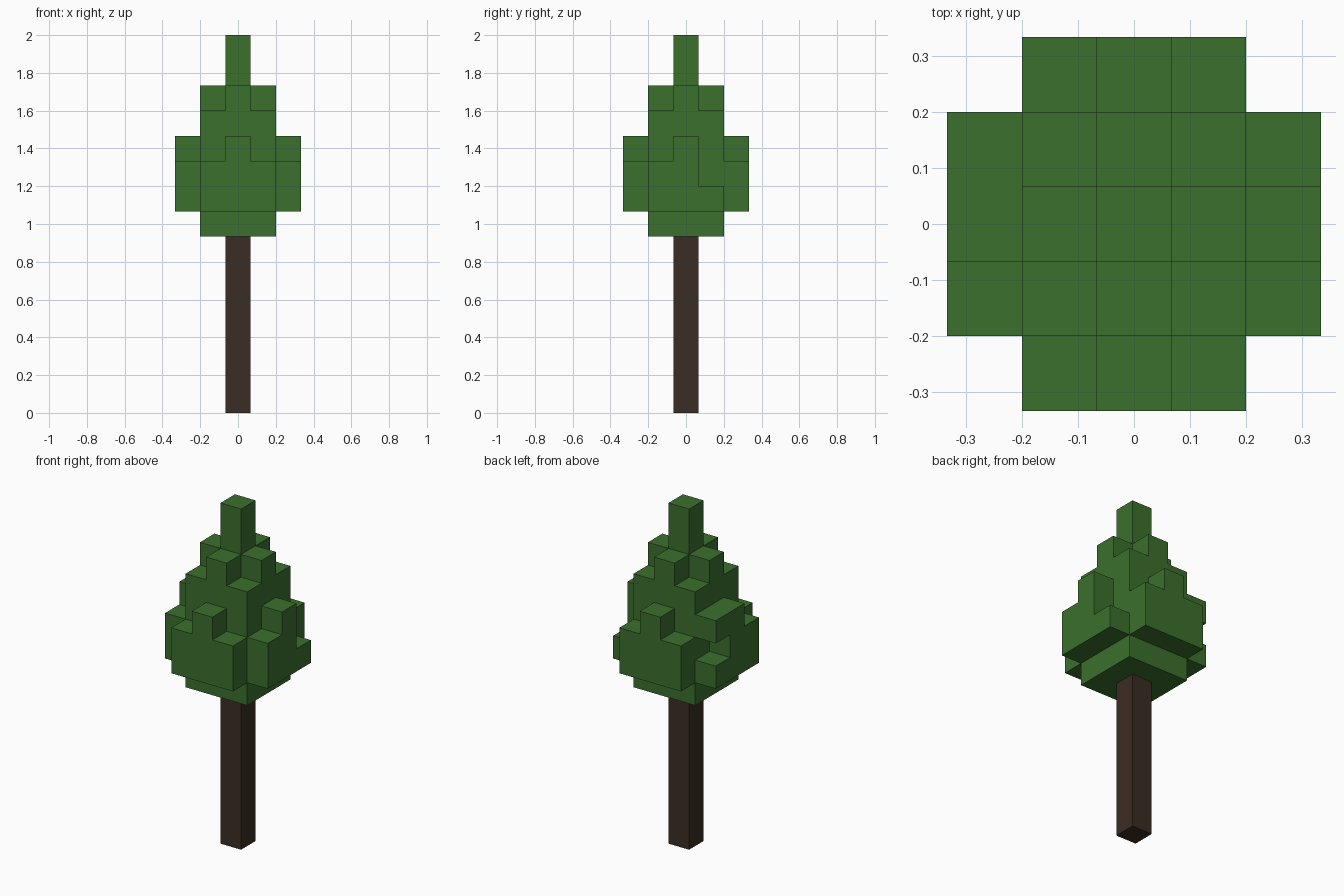
import bpy
import bmesh
from mathutils import Vector

U = 2 / 15  # edge length of one block

if "Cube" in bpy.data.objects:
    bpy.data.objects.remove(bpy.data.objects["Cube"], do_unlink=True)


def make_material(name, rgb):
    mat = bpy.data.materials.new(name)
    mat.use_nodes = True
    mat.diffuse_color = (*rgb, 1)
    bsdf = next(n for n in mat.node_tree.nodes if n.type == "BSDF_PRINCIPLED")
    bsdf.inputs["Base Color"].default_value = (*rgb, 1)
    return mat


def block(xs, ys, zs):
    """All cells in inclusive index ranges."""
    return {(x, y, z)
            for x in range(xs[0], xs[1] + 1)
            for y in range(ys[0], ys[1] + 1)
            for z in range(zs[0], zs[1] + 1)}


def build_blocks(name, cells, mat):
    """Outer shell of a set of cells, with no faces between neighbours."""
    bm = bmesh.new()
    for cell in cells:
        centre = Vector(cell) + Vector((0, 0, 0.5))
        for axis in range(3):
            for sign in (-1, 1):
                step = Vector((0, 0, 0))
                step[axis] = sign
                if tuple(int(c + s) for c, s in zip(cell, step)) in cells:
                    continue
                a, b = Vector((0, 0, 0)), Vector((0, 0, 0))
                a[(axis + 1) % 3] = 0.5
                b[(axis + 2) % 3] = 0.5 * sign
                mid = centre + step / 2
                corners = (mid - a - b, mid + a - b, mid + a + b, mid - a + b)
                bm.faces.new([bm.verts.new(c * U) for c in corners])
    bmesh.ops.remove_doubles(bm, verts=bm.verts, dist=U / 100)
    mesh = bpy.data.meshes.new(name)
    bm.to_mesh(mesh)
    bm.free()
    mesh.materials.append(mat)
    obj = bpy.data.objects.new(name, mesh)
    bpy.context.collection.objects.link(obj)
    return obj


bark = make_material("dark brown bark", (0.044, 0.026, 0.017))
green = make_material("leaf green", (0.044, 0.162, 0.026))

# Trunk
build_blocks("trunk", block((0, 0), (0, 0), (0, 6)), bark)

# Crown core and tip
leaves = block((-1, 1), (-1, 1), (7, 11))
leaves |= block((0, 0), (0, 0), (12, 14))

# Side bulges, each with a raised middle, and a small ring below the tip
for dx, dy in ((1, 0), (-1, 0), (0, 1), (0, -1)):
    leaves.add((dx, dy, 12))
    leaves.add((2 * dx, 2 * dy, 10))
    for s in (-1, 0, 1):
        for z in (8, 9):
            leaves.add((2 * dx + s * dy, 2 * dy + s * dx, z))

# Irregular gaps and overhang toward the back
leaves -= {(2, 1, 9), (-2, 1, 9)}
leaves.add((-2, 1, 10))

build_blocks("foliage", leaves, green)
